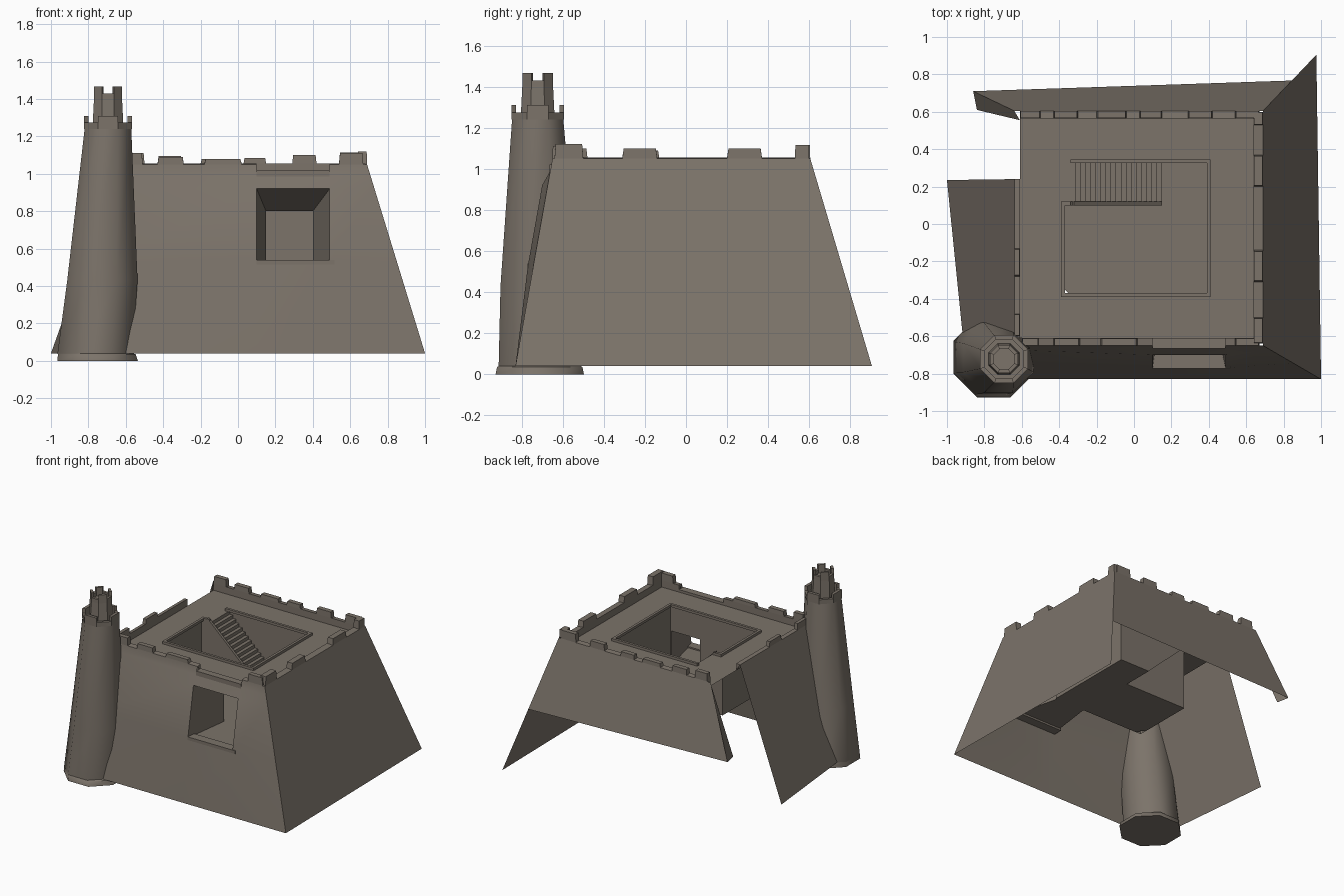
import bpy, bmesh, math
from mathutils import Vector

cube = bpy.data.objects.get("Cube")
if cube:
    bpy.data.objects.remove(cube, do_unlink=True)

stone = bpy.data.materials.new("brown_grey_stone")
stone.use_nodes = True
COLOUR = (0.20, 0.172, 0.143, 1)
stone.diffuse_color = COLOUR
stone.node_tree.nodes["Principled BSDF"].inputs["Base Color"].default_value = COLOUR


def build(name, faces, smooth=None):
    """Make one object from polygons, welding shared corners."""
    bm = bmesh.new()
    for f in faces:
        bm.faces.new([bm.verts.new(p) for p in f])
    bmesh.ops.remove_doubles(bm, verts=bm.verts, dist=0.0005)
    bmesh.ops.recalc_face_normals(bm, faces=bm.faces)
    me = bpy.data.meshes.new(name)
    bm.to_mesh(me)
    bm.free()
    me.materials.append(stone)
    ob = bpy.data.objects.new(name, me)
    bpy.context.collection.objects.link(ob)
    if smooth:
        bpy.ops.object.select_all(action='DESELECT')
        ob.select_set(True)
        bpy.context.view_layer.objects.active = ob
        bpy.ops.object.shade_smooth_by_angle(angle=math.radians(smooth))
    return ob


def prism(low, high):
    """Closed block between two matching outlines."""
    n = len(low)
    return [low[::-1], high] + [[low[i], low[(i + 1) % n], high[(i + 1) % n], high[i]] for i in range(n)]


def box(x0, x1, y0, y1, z0, z1):
    plan = [(x0, y0), (x1, y0), (x1, y1), (x0, y1)]
    return prism([(x, y, z0) for x, y in plan], [(x, y, z1) for x, y in plan])


def mix(a, b, t):
    return Vector(a).lerp(Vector(b), t)


DECK, TOP, FLOOR, FOOT = 1.0, 1.05, 0.53, 0.04
OUT = {"fl": (-.64, -.65), "fr": (.69, -.65), "br": (.69, .605), "bl": (-.64, .605)}
INN = {"fl": (-.61, -.61), "fr": (.64, -.61), "br": (.64, .565), "bl": (-.61, .565)}
outer = {k: (*v, TOP) for k, v in OUT.items()}
inner = {k: (*v, TOP + .005) for k, v in INN.items()}


def parapet(name, a, b, axis, spans, merlons):
    """Parapet cap and inner face over each span, plus raised merlons (lo, hi, top)."""
    def at(ends, v):
        p, q = ends[a], ends[b]
        return mix(p, q, (v - p[axis]) / (q[axis] - p[axis]))
    faces = []
    for lo, hi in spans:
        o0, o1, i0, i1 = at(outer, lo), at(outer, hi), at(inner, lo), at(inner, hi)
        d0, d1 = i0.copy(), i1.copy()
        d0.z = d1.z = DECK
        faces += [[o0, o1, i1, i0], [i0, i1, d1, d0], [o0, i0, d0], [o1, i1, d1]]
    for lo, hi, top in merlons:
        low = [at(outer, lo), at(outer, hi), at(inner, hi), at(inner, lo)]
        mid = sum(low, Vector()) / 4
        high = []
        for p in low:
            q = mix(p, mid, .08)
            q.z = top
            high.append(q)
        faces += prism(low, high)
    build(name, faces)


# Front wall, bulging round the window
rows, window = [FOOT, FLOOR, .92, .99, TOP], (.1, .49)
grid = []
for z in rows:
    t = (z - FOOT) / (TOP - FOOT)
    y = -.83 + .18 * t
    bulge = .027 if FLOOR <= z <= .92 else 0
    grid.append([(-.78 + .14 * t, y, z), (window[0], y - bulge, z),
                 (window[1], y - bulge, z), (1 - .31 * t, y, z)])
build("front_wall", [[grid[r][c], grid[r][c + 1], grid[r + 1][c + 1], grid[r + 1][c]]
                     for r in range(4) for c in range(3) if not (c == 1 and r in (1, 3))], 30)

# Right wall, with its long triangular tail at the back
right_foot = (.975, .905, FOOT)
build("right_wall", [[(1, -.83, FOOT), right_foot, outer["br"], outer["fr"]]])

# Back wall stops half way down and turns the corner
back_r = mix(outer["br"], right_foot, .54)
back_l, turn = (-.86, .71, .52), (-.84, .61, .52)
build("back_wall", [[back_r, back_l, outer["bl"], outer["br"]],
                    [back_l, turn, (-.61, .555, DECK), outer["bl"]]])

# Left wall, ending short of the back corner
build("left_wall", [[(-.895, -.8, FOOT), (-1, .235, FOOT), (-.64, .24, TOP), outer["fl"]]])

# Parapets
parapet("front_parapet", "fl", "fr", 0, [(-.6, .1), (.49, .64)],
        [(-.6, -.51, 1.11), (-.43, -.29, 1.09), (-.18, .02, 1.08), (.54, .67, 1.11)])
parapet("back_parapet", "bl", "br", 0, [(-.61, .64)],
        [(-.61, -.5, 1.11), (-.43, -.3, 1.095), (-.2, -.04, 1.08), (.03, .15, 1.085),
         (.29, .42, 1.1), (.54, .67, 1.115)])
parapet("right_parapet", "fr", "br", 1, [(-.61, .565)],
        [(-.64, -.5, 1.12), (-.31, -.14, 1.1), (.2, .37, 1.1), (.53, .6, 1.115)])
parapet("left_parapet", "fl", "bl", 1, [(-.61, .24)], [(-.6, -.48, 1.1), (-.28, -.13, 1.09)])
build("window_lintel", box(.1, .49, -.665, -.61, .985, 1.02))

# Roof deck round the stepped courtyard
X0, X1, Y0, Y1, SX, SY, SE = -.39, .41, -.39, .345, -.34, .1, .15
x_lo, y_lo = INN["fl"]
x_hi, y_hi = INN["br"]


def flat(x0, x1, y0, y1, z=DECK):
    return [(x0, y0, z), (x1, y0, z), (x1, y1, z), (x0, y1, z)]


build("roof_deck", [flat(x_lo, x_hi, y_lo, Y0), flat(x_lo, x_hi, Y1, y_hi), flat(x_lo, X0, Y0, Y1),
                    flat(X1, x_hi, Y0, Y1), flat(X0, SX, SY, Y1)])

# Raised rim
W, RIM = .02, DECK + .02
build("courtyard_rim", box(X0, X1, Y0, Y0 + W, DECK, RIM) + box(X1 - W, X1, Y0, Y1, DECK, RIM)
      + box(SX, X1, Y1 - W, Y1, DECK, RIM) + box(X0, X0 + W, Y0, SY, DECK, RIM)
      + box(X0, SX + W, SY, SY + W, DECK, RIM))


# Courtyard walls, with the front one open to the window passage
def upright(p, q, z0=FLOOR, z1=DECK):
    return [(*p, z0), (*q, z0), (*q, z1), (*p, z1)]


IX0, IX1, IZ = .15, .4, .8
build("courtyard_walls", [
    upright((X0, Y0), (IX0, Y0)), upright((IX0, Y0), (IX1, Y0), IZ), upright((IX1, Y0), (X1, Y0)),
    upright((X1, Y0), (X1, Y1)), upright((X1, Y1), (SE, Y1)), upright((X0, SY), (X0, Y0)),
    [(SE, Y1, FLOOR), (SE, Y1, DECK), (SX, Y1, DECK)],
    [(X0, SY, FLOOR), (SE, SY, FLOOR), (SX, SY, DECK), (X0, SY, DECK)]])

# Courtyard floor with a broken corner
plan = [(X0 + .06, Y0), (X1, Y0), (X1, Y1), (SE, Y1), (SE, SY), (X0, SY), (X0, Y0 + .06)]
build("courtyard_floor", [[(x, y, FLOOR) for x, y in plan]])

# Window passage and its sill
mouth = [grid[1][1], grid[1][2], grid[2][2], grid[2][1]]
throat = [(IX0, Y0, FLOOR), (IX1, Y0, FLOOR), (IX1, Y0, IZ), (IX0, Y0, IZ)]
build("window_passage", prism(mouth, throat)[2:])
build("window_sill", box(.1, .515, -.772, -.7, .515, .54))

# Stairs
N = 18
run, rise = (SE - SX) / N, (DECK - FLOOR) / N
steps = [[(SX, SY, DECK), (SE, SY, FLOOR), (SE, Y1, FLOOR), (SX, Y1, DECK)]]
for i in range(N):
    x, z = SX + i * run, DECK - i * rise
    steps += [flat(x, x + run, SY, Y1, z),
              upright((x + run, SY), (x + run, Y1), z - rise, z)]
build("stairs", steps)
side = [(SX, DECK), (SE, FLOOR), (SE, FLOOR + .045), (SX, DECK + .03)]
build("stair_stringer", prism([(x, SY, z) for x, z in side], [(x, SY + W, z) for x, z in side]))


# Eight-sided corner tower
def ring(z, cx, cy, r):
    k = r / math.cos(math.pi / 8)
    return [(cx + k * math.cos((i + .5) * math.pi / 4), cy + k * math.sin((i + .5) * math.pi / 4), z)
            for i in range(8)]


def loft(rings):
    faces = [rings[0][::-1], rings[-1]]
    for a, b in zip(rings, rings[1:]):
        faces += prism(a, b)[2:]
    return faces


def crown(cx, cy, r_out, r_in, z0, tops):
    """Hollow eight-sided parapet with a height for each side."""
    faces = []
    for i, z1 in enumerate(tops):
        o, n = ring(z0, cx, cy, r_out), ring(z0, cx, cy, r_in)
        low = [o[i - 1], o[i], n[i], n[i - 1]]
        faces += prism(low, [(x, y, z1) for x, y, z in low])
    return faces


CX, CY = -.695, -.722
build("tower_body", loft([ring(0, -.75, -.712, .215), ring(.035, -.755, -.712, .208),
                          ring(.04, -.765, -.712, .2), ring(.43, -.725, -.715, .188),
                          ring(1.25, CX, CY, .124)]), 50)
build("tower_battlements", crown(CX, CY, .128, .105, 1.24, [1.31, 1.275] * 4))
build("turret", loft([ring(1.24, CX, CY, .083), ring(1.4, CX, CY, .075)]))
build("turret_battlements", crown(CX, CY, .075, .055, 1.4, [1.43, 1.466] * 4))
